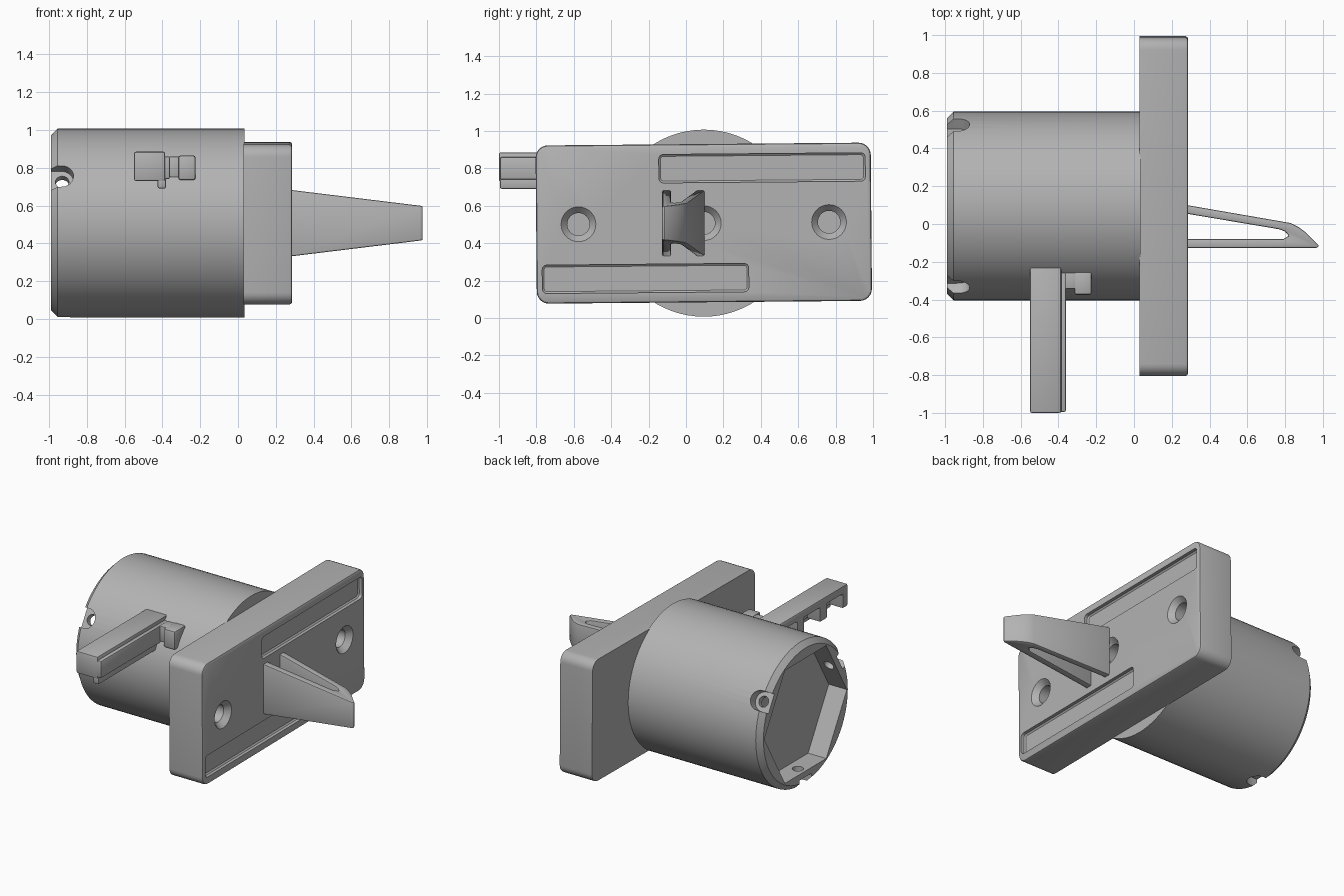
import bpy, bmesh, math
from mathutils import Matrix, Vector

cube = bpy.data.objects.get("Cube")
if cube:
    bpy.data.objects.remove(cube, do_unlink=True)

grey = bpy.data.materials.new("machined grey")
grey.use_nodes = True
grey.diffuse_color = (0.45, 0.45, 0.45, 1)
grey.node_tree.nodes["Principled BSDF"].inputs["Base Color"].default_value = (0.45, 0.45, 0.45, 1)

CY, CZ = 0.095, 0.507      # axis of the drum and centre of the plate


def loft(name, loops):
    """Skin equal-length loops of points and cap both ends."""
    bm = bmesh.new()
    rows = [[bm.verts.new(p) for p in loop] for loop in loops]
    n = len(rows[0])
    for a, b in zip(rows, rows[1:]):
        for i in range(n):
            j = (i + 1) % n
            bm.faces.new((a[i], a[j], b[j], b[i]))
    bm.faces.new(rows[0])
    bm.faces.new(rows[-1])
    bmesh.ops.recalc_face_normals(bm, faces=bm.faces)
    mesh = bpy.data.meshes.new(name)
    bm.to_mesh(mesh)
    bm.free()
    mesh.materials.append(grey)
    ob = bpy.data.objects.new(name, mesh)
    bpy.context.collection.objects.link(ob)
    return ob


def ring(x, r, y=CY, z=CZ, n=72, turn=0.0):
    return [(x, y + r * math.cos(turn + math.tau * i / n),
             z + r * math.sin(turn + math.tau * i / n)) for i in range(n)]


def round_rect(x, y0, y1, z0, z1, r, steps=6):
    pts = []
    for k, (cy, cz) in enumerate(((y1 - r, z1 - r), (y0 + r, z1 - r),
                                  (y0 + r, z0 + r), (y1 - r, z0 + r))):
        for i in range(steps + 1):
            a = math.pi / 2 * (k + i / steps)
            pts.append((x, cy + r * math.cos(a), cz + r * math.sin(a)))
    return pts


def box(name, x, y, z):
    return loft(name, [[(x[0], y[0], h), (x[1], y[0], h), (x[1], y[1], h), (x[0], y[1], h)] for h in z])


def apply(ob, mod):
    bpy.context.view_layer.objects.active = ob
    bpy.ops.object.modifier_apply(modifier=mod.name)


def cut(ob, cutter):
    mod = ob.modifiers.new("cut", 'BOOLEAN')
    mod.operation, mod.solver, mod.object = 'DIFFERENCE', 'EXACT', cutter
    apply(ob, mod)
    bpy.data.objects.remove(cutter, do_unlink=True)


def finish(ob, bevel=0.0):
    if bevel:
        mod = ob.modifiers.new("bevel", 'BEVEL')
        mod.width, mod.segments, mod.limit_method = bevel, 2, 'ANGLE'
        mod.angle_limit = math.radians(40)
        apply(ob, mod)
    bpy.ops.object.select_all(action='DESELECT')
    ob.select_set(True)
    bpy.context.view_layer.objects.active = ob
    bpy.ops.object.shade_smooth_by_angle(angle=math.radians(28))


# Drum with a chamfered rim and a shallow hexagonal socket
drum = loft("drum", [ring(-0.99, 0.465), ring(-0.955, 0.5), ring(0.035, 0.5)])
cut(drum, loft("socket_cutter", [ring(-1.1, 0.455, n=6), ring(-0.85, 0.455, n=6)]))

# Three rim notches, each with a radial screw hole
for deg in (30, 150, 270):
    a = math.radians(deg)
    spin = Matrix.Translation((0, CY, CZ)) @ Matrix.Rotation(a, 4, 'X')
    outline = [(-1.1, -0.065), (-0.955, -0.065)]
    outline += [(-0.935 + 0.065 * math.cos(t), 0.065 * math.sin(t))
                for t in (math.radians(d) for d in range(-75, 76, 15))]
    outline += [(-0.955, 0.065), (-1.1, 0.065)]
    cut(drum, loft("notch_cutter", [[spin @ Vector((x, r, w)) for x, w in outline]
                                    for r in (0.435, 0.6)]))
    hole = [(-0.93 + 0.036 * math.cos(t), 0.036 * math.sin(t))
            for t in (math.tau * i / 20 for i in range(20))]
    cut(drum, loft("screw_hole_cutter", [[spin @ Vector((x, r, w)) for x, w in hole]
                                         for r in (0.34, 0.6)]))
finish(drum)

# Mounting plate with a softened front edge
y0, y1, z0, z1 = CY - 0.896, CY + 0.896, CZ - 0.423, CZ + 0.423
plate = loft("mounting_plate", [
    round_rect(0.03, y0, y1, z0, z1, 0.065),
    round_rect(0.273, y0, y1, z0, z1, 0.065),
    round_rect(0.282, y0 + 0.004, y1 - 0.004, z0 + 0.004, z1 - 0.004, 0.061),
    round_rect(0.287, y0 + 0.014, y1 - 0.014, z0 + 0.014, z1 - 0.014, 0.051)])

# Countersunk holes
for y in (CY - 0.67, CY, CY + 0.67):
    cut(plate, loft("countersink_cutter", [
        ring(0.31, 0.115, y, n=32), ring(0.287, 0.093, y, n=32),
        ring(0.25, 0.06, y, n=32), ring(0.17, 0.06, y, n=32)]))

# Two long recesses, half a turn apart
for s in (1, -1):
    ya, yb = sorted((CY - s * 0.238, CY + s * 0.866))
    za, zb = sorted((CZ + s * 0.217, CZ + s * 0.369))
    cut(plate, loft("recess_cutter", [
        round_rect(0.31, ya, yb, za, zb, 0.025),
        round_rect(0.265, ya, yb, za, zb, 0.025),
        round_rect(0.257, ya + 0.01, yb - 0.01, za + 0.01, zb - 0.01, 0.015)]))
tilt = Matrix.Translation((0, CY, CZ)) @ Matrix.Rotation(math.radians(0.5), 4, 'X') \
    @ Matrix.Translation((0, -CY, -CZ))
plate.data.transform(tilt)
finish(plate)


# Tapered pointer: a wedge with a triangular window through it
def wedge(name, outline, grow=0.0):
    def half(x):
        return 0.175 - (x - 0.285) * 0.122 + grow
    return loft(name, [[(x, y, CZ + s * half(x)) for x, y in outline] for s in (-1, 1)])


pointer = wedge("pointer", [(0.28, -0.127), (0.97, -0.127), (0.98, -0.115),
                            (0.91, -0.045), (0.87, -0.015), (0.83, 0.005), (0.28, 0.1)])
cut(pointer, wedge("window_cutter", [(0.2, -0.08), (0.79, -0.08), (0.82, -0.062),
                                     (0.80, -0.04), (0.77, -0.028), (0.2, 0.068)], 0.2))
finish(pointer, 0.009)

# Lever arm with pockets along its rear side
arm = box("lever_arm", (-0.55, -0.385), (-1.0, -0.2), (0.73, 0.885))
for y in (-0.86, -0.61, -0.36):
    cut(arm, box("pocket_cutter", (-0.6, -0.45), (y - 0.085, y + 0.085), (0.7, 0.83)))
finish(arm, 0.01)
rail = box("lever_side_rail", (-0.40, -0.36), (-0.995, -0.2), (0.74, 0.86))
finish(rail, 0.01)
lip = box("lever_lower_lip", (-0.425, -0.38), (-0.995, -0.2), (0.69, 0.76))
finish(lip, 0.01)

# Small catch beside the lever
catch = box("catch_block", (-0.315, -0.225), (-0.375, -0.25), (0.735, 0.865))
finish(catch, 0.012)
link = box("catch_link", (-0.365, -0.305), (-0.345, -0.25), (0.75, 0.86))
finish(link, 0.008)
